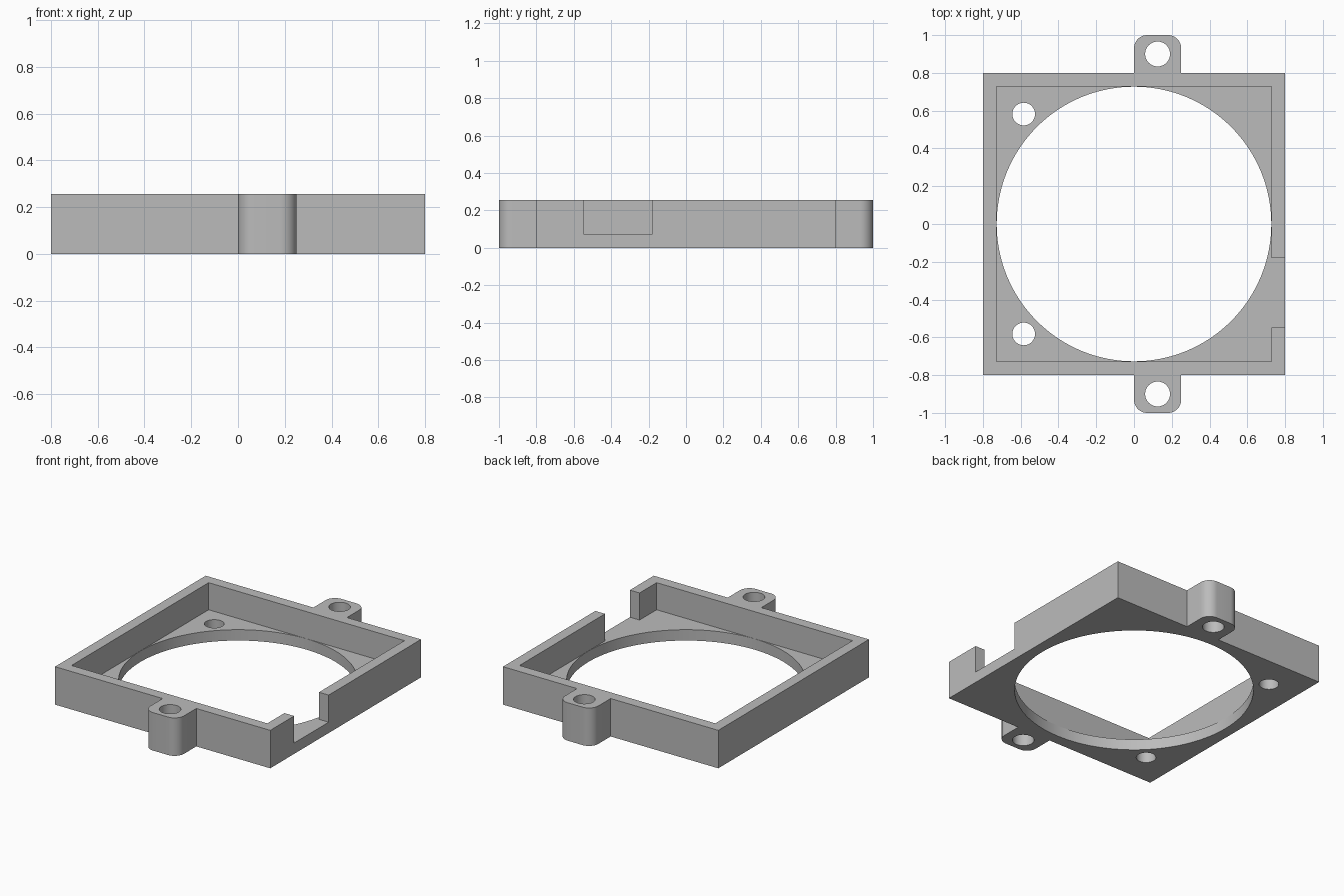
import bpy
import bmesh
from math import radians
from mathutils import Matrix, Vector

old = bpy.data.objects.get("Cube")
if old:
    bpy.data.objects.remove(old, do_unlink=True)

HALF = 0.80      # half width of the square frame
INNER = 0.728    # half width of the pocket
HEIGHT = 0.255
FLOOR = 0.073    # thickness of the base plate

grey = bpy.data.materials.new("plain grey")
grey.use_nodes = True
colour = (0.5, 0.5, 0.5, 1)
grey.diffuse_color = colour
grey.node_tree.nodes["Principled BSDF"].inputs["Base Color"].default_value = colour


def to_object(name, bm):
    mesh = bpy.data.meshes.new(name)
    bm.to_mesh(mesh)
    bm.free()
    mesh.materials.append(grey)
    obj = bpy.data.objects.new(name, mesh)
    bpy.context.collection.objects.link(obj)
    return obj


def box(name, low, high, round_side=0):
    """Box between two corners; round_side rounds its upright edges facing +y or -y."""
    low, high = Vector(low), Vector(high)
    centre = (low + high) / 2
    bm = bmesh.new()
    bmesh.ops.create_cube(bm, size=1, matrix=Matrix.Translation(centre) @ Matrix.Diagonal((*(high - low), 1)))
    if round_side:
        edges = [e for e in bm.edges
                 if all((v.co.y - centre.y) * round_side > 0 for v in e.verts)
                 and abs(e.verts[0].co.z - e.verts[1].co.z) > 0.01]
        bmesh.ops.bevel(bm, geom=edges, offset=0.07, segments=12, profile=0.5, affect='EDGES')
    return to_object(name, bm)


def drill(name, x, y, radius, sides):
    bm = bmesh.new()
    bmesh.ops.create_cone(bm, cap_ends=True, segments=sides, radius1=radius, radius2=radius,
                          depth=1, matrix=Matrix.Translation((x, y, 0)))
    return to_object(name, bm)


def combine(target, tool, operation):
    mod = target.modifiers.new(operation.lower(), 'BOOLEAN')
    mod.operation = operation
    mod.solver = 'EXACT'
    mod.object = tool
    bpy.context.view_layer.objects.active = target
    bpy.ops.object.modifier_apply(modifier=mod.name)
    bpy.data.objects.remove(tool, do_unlink=True)


# Square tray with open top
frame = box("fan_frame", (-HALF, -HALF, 0), (HALF, HALF, HEIGHT))
combine(frame, box("pocket", (-INNER, -INNER, FLOOR), (INNER, INNER, 1)), 'DIFFERENCE')

# Cable notch in the left wall
combine(frame, box("notch", (0.7, -0.547, FLOOR), (1, -0.18, 1)), 'DIFFERENCE')

# Rounded mounting tabs and screw holes, front and back
for side in (-1, 1):
    y0, y1 = sorted((side * 0.77, side))
    combine(frame, box("tab", (0, y0, 0), (0.25, y1, HEIGHT), side), 'UNION')
    combine(frame, drill("tab_hole", 0.125, side * 0.9, 0.066, 48), 'DIFFERENCE')
    combine(frame, drill("base_hole", -0.584, side * 0.582, 0.06, 48), 'DIFFERENCE')

# Large round opening
combine(frame, drill("opening", 0, 0, 0.727, 128), 'DIFFERENCE')

bpy.ops.object.select_all(action='DESELECT')
frame.select_set(True)
bpy.context.view_layer.objects.active = frame
bpy.ops.object.shade_smooth_by_angle(angle=radians(30))
